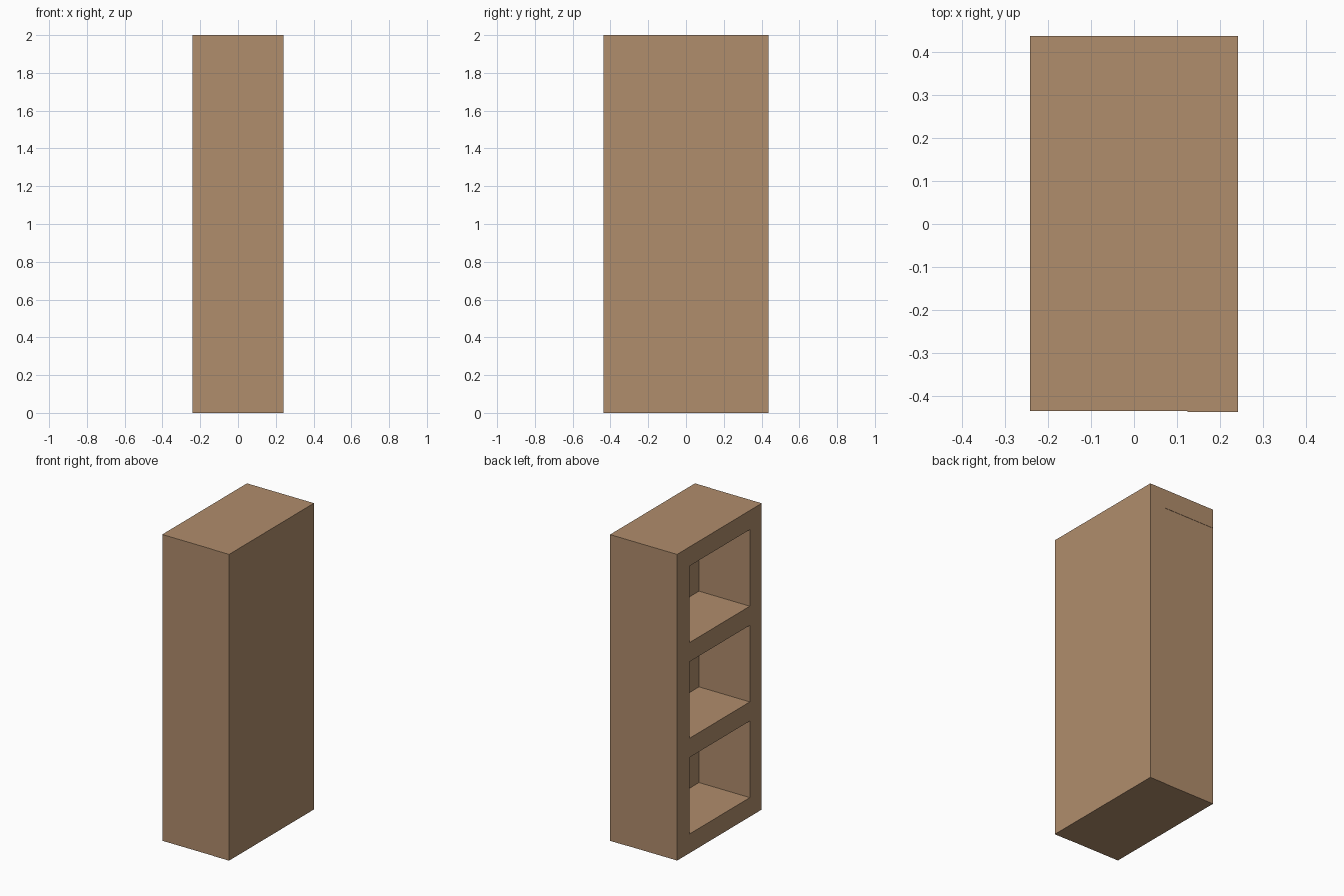
import bpy

if "Cube" in bpy.data.objects:
    bpy.data.objects.remove(bpy.data.objects["Cube"])

wood = bpy.data.materials.new("light brown wood")
wood.diffuse_color = (0.434, 0.266, 0.150, 1)
wood.use_nodes = True
wood.node_tree.nodes["Principled BSDF"].inputs["Base Color"].default_value = wood.diffuse_color

W, D, H = 0.242, 0.438, 2.0   # half depth in x, half width in y, height
T = 0.125                     # board thickness
BACK = 0.125                  # inner face of the back panel


def board(name, lo, hi):
    """Axis-aligned box between two corners."""
    bpy.ops.mesh.primitive_cube_add(size=1)
    ob = bpy.context.object
    ob.name = name
    for v in ob.data.vertices:
        for i in range(3):
            v.co[i] = hi[i] if v.co[i] > 0 else lo[i]
    ob.data.materials.append(wood)
    return ob


# Back panel on the +x side, full height
board("back_panel", (BACK, -D, 0), (W, D, H))

# Top board lies over the two side walls
board("top_board", (-W, -D + 0.002, H - T), (BACK, D, H))

# Side walls
board("left_wall", (-W, D - T - 0.002, 0), (BACK, D - 0.002, H - T))
board("right_wall", (-W, -D + 0.002, 0), (BACK, -D + T, H - T))

# Bottom board and two shelves, equal 0.5 high openings facing -x
for i, name in enumerate(("bottom_board", "lower_shelf", "upper_shelf")):
    z = i * (T + 0.5)
    board(name, (-W, -D + T, z), (BACK, D - T - 0.002, z + T))
